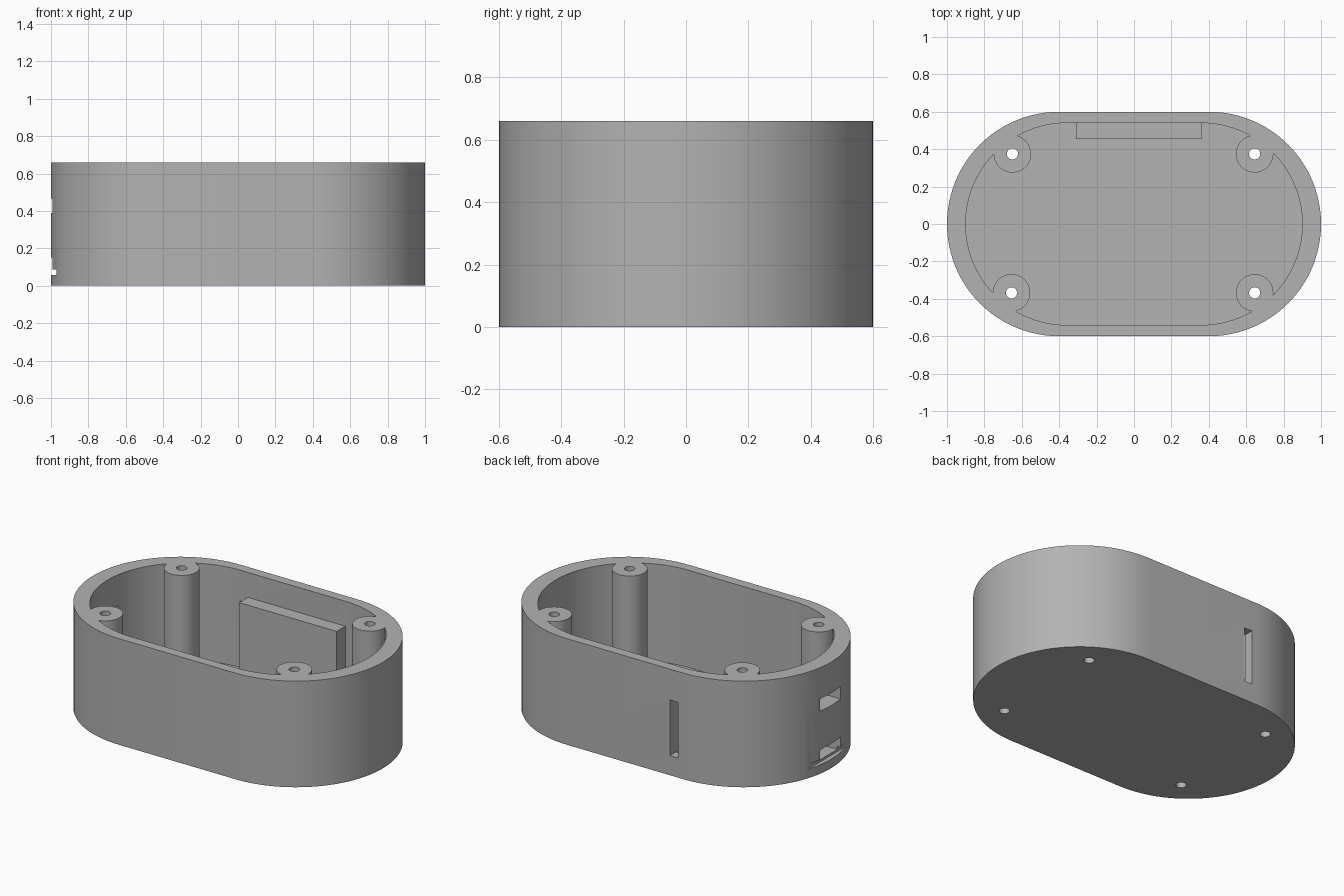
import bpy
import bmesh
from math import cos, sin, pi, radians

HEIGHT = 0.66
FLOOR = 0.055
POSTS = [(0.645, 0.375), (-0.65, 0.375), (-0.655, -0.368), (0.645, -0.368)]

default = bpy.data.objects.get("Cube")
if default:
    bpy.data.objects.remove(default, do_unlink=True)

grey = bpy.data.materials.new("light grey plastic")
grey.use_nodes = True
colour = (0.45, 0.45, 0.45, 1)
grey.diffuse_color = colour
grey.node_tree.nodes["Principled BSDF"].inputs["Base Color"].default_value = colour


def prism(name, outline, z0, z1):
    """Extrude a closed outline from z0 to z1."""
    bm = bmesh.new()
    face = bm.faces.new([bm.verts.new((x, y, z0)) for x, y in outline])
    top = bmesh.ops.extrude_face_region(bm, geom=[face])["geom"]
    verts = [v for v in top if isinstance(v, bmesh.types.BMVert)]
    bmesh.ops.translate(bm, verts=verts, vec=(0, 0, z1 - z0))
    bmesh.ops.recalc_face_normals(bm, faces=bm.faces)
    mesh = bpy.data.meshes.new(name)
    bm.to_mesh(mesh)
    bm.free()
    mesh.materials.append(grey)
    obj = bpy.data.objects.new(name, mesh)
    bpy.context.collection.objects.link(obj)
    return obj


def arc(cx, cy, r, start, end, steps):
    angles = [start + (end - start) * i / steps for i in range(steps + 1)]
    return [(cx + r * cos(a), cy + r * sin(a)) for a in angles]


def stadium(scale):
    r, c = 0.6 * scale, 0.4 * scale
    return arc(c, 0, r, -pi / 2, pi / 2, 48) + arc(-c, 0, r, pi / 2, 3 * pi / 2, 48)


def circle(x, y, r, steps):
    return arc(x, y, r, 0, 2 * pi, steps)[:-1]


def block(name, x0, x1, y0, y1, z0, z1):
    return prism(name, [(x0, y0), (x1, y0), (x1, y1), (x0, y1)], z0, z1)


def cut(target, cutter):
    """Subtract the cutter, then discard it."""
    mod = target.modifiers.new("cut", "BOOLEAN")
    mod.operation = "DIFFERENCE"
    mod.solver = "EXACT"
    mod.object = cutter
    bpy.context.view_layer.update()
    evaluated = target.evaluated_get(bpy.context.evaluated_depsgraph_get())
    mesh = bpy.data.meshes.new_from_object(evaluated)
    target.modifiers.clear()
    target.data = mesh
    bpy.data.objects.remove(cutter, do_unlink=True)


# Cavity, leaving solid the corner screw posts and the block on the back wall
cavity = prism("cavity", stadium(0.9), FLOOR, HEIGHT + 0.1)
for x, y in POSTS:
    cut(cavity, prism("post", circle(x, y, 0.1, 48), -0.1, HEIGHT + 0.2))
cut(cavity, block("back_block", -0.31, 0.36, 0.455, 0.7, -0.1, 0.505))

# Enclosure body
body = prism("enclosure_body", stadium(1), 0, HEIGHT)
cut(body, cavity)

# Screw holes
for x, y in POSTS:
    cut(body, prism("screw_hole", circle(x, y, 0.03, 24), -0.1, HEIGHT + 0.1))

# Slot in the back wall, port openings and shallow groove at the end
cut(body, block("back_slot", -0.365, -0.309, 0.5, 0.7, 0.122, 0.468))
cut(body, block("upper_port", -1.1, -0.8, -0.1, 0.1, 0.39, 0.467))
cut(body, block("lower_port", -1.1, -0.8, -0.1, 0.1, 0.07, 0.152))
cut(body, block("end_groove", -1.1, -0.97, -0.3, 0.3, 0.056, 0.088))

body.data.name = "enclosure_body"
bpy.ops.object.select_all(action="DESELECT")
body.select_set(True)
bpy.context.view_layer.objects.active = body
bpy.ops.object.shade_smooth_by_angle(angle=radians(30))
